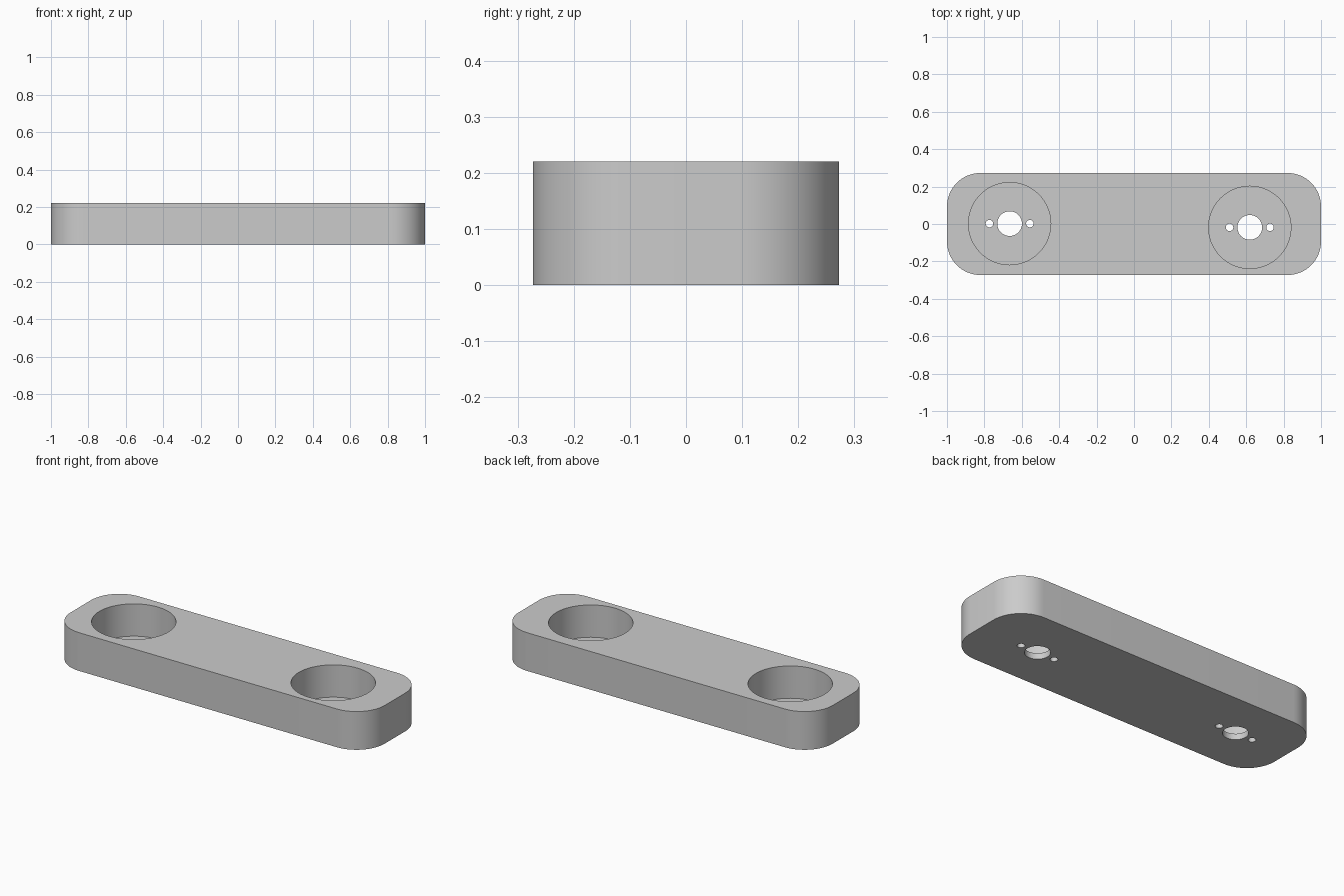
import bpy, bmesh, math

if "Cube" in bpy.data.objects:
    bpy.data.objects.remove(bpy.data.objects["Cube"])

L, W, H, R = 1.0, 0.273, 0.22, 0.18   # half length, half width, height, corner radius
FLOOR = 0.034                         # thickness left under the pockets

grey = bpy.data.materials.new("light grey")
grey.diffuse_color = (0.6, 0.6, 0.6, 1)
grey.use_nodes = True
grey.node_tree.nodes["Principled BSDF"].inputs["Base Color"].default_value = grey.diffuse_color


def prism(name, outline, z0, z1):
    """Extrude a closed outline from z0 to z1."""
    bm = bmesh.new()
    face = bm.faces.new([bm.verts.new((x, y, z0)) for x, y in outline])
    ext = bmesh.ops.extrude_face_region(bm, geom=[face])
    for v in ext["geom"]:
        if isinstance(v, bmesh.types.BMVert):
            v.co.z = z1
    bmesh.ops.recalc_face_normals(bm, faces=bm.faces)
    mesh = bpy.data.meshes.new(name)
    bm.to_mesh(mesh)
    bm.free()
    mesh.materials.append(grey)
    ob = bpy.data.objects.new(name, mesh)
    bpy.context.collection.objects.link(ob)
    return ob


def circle(cx, cy, r, n):
    return [(cx + r * math.cos(2 * math.pi * i / n),
             cy + r * math.sin(2 * math.pi * i / n)) for i in range(n)]


# Rounded plate
outline = []
for k, (sx, sy) in enumerate([(1, 1), (-1, 1), (-1, -1), (1, -1)]):
    for i in range(17):
        a = math.pi / 2 * (k + i / 16)
        outline.append((sx * (L - R) + R * math.cos(a), sy * (W - R) + R * math.sin(a)))
plate = prism("mounting_plate", outline, 0, H)

# Round pockets, each with a centre hole and two screw holes through its floor
cutters = []
for side, cx, cy in (("left", -0.665, 0.002), ("right", 0.619, -0.018)):
    cutters.append(prism(side + "_pocket_cutter", circle(cx, cy, 0.22, 72), FLOOR, H + 0.1))
    for part, dx, r, n in (("centre", 0, 0.066, 48), ("screw_a", -0.108, 0.02, 24),
                           ("screw_b", 0.108, 0.02, 24)):
        cutters.append(prism(f"{side}_{part}_hole_cutter", circle(cx + dx, cy, r, n),
                             -0.1, FLOOR + 0.05))

bpy.context.view_layer.objects.active = plate
plate.select_set(True)
for c in cutters:
    mod = plate.modifiers.new("cut", 'BOOLEAN')
    mod.operation = 'DIFFERENCE'
    mod.solver = 'EXACT'
    mod.object = c
    bpy.ops.object.modifier_apply(modifier=mod.name)
for c in cutters:
    bpy.data.objects.remove(c)

bpy.ops.object.shade_smooth_by_angle(angle=math.radians(30))
